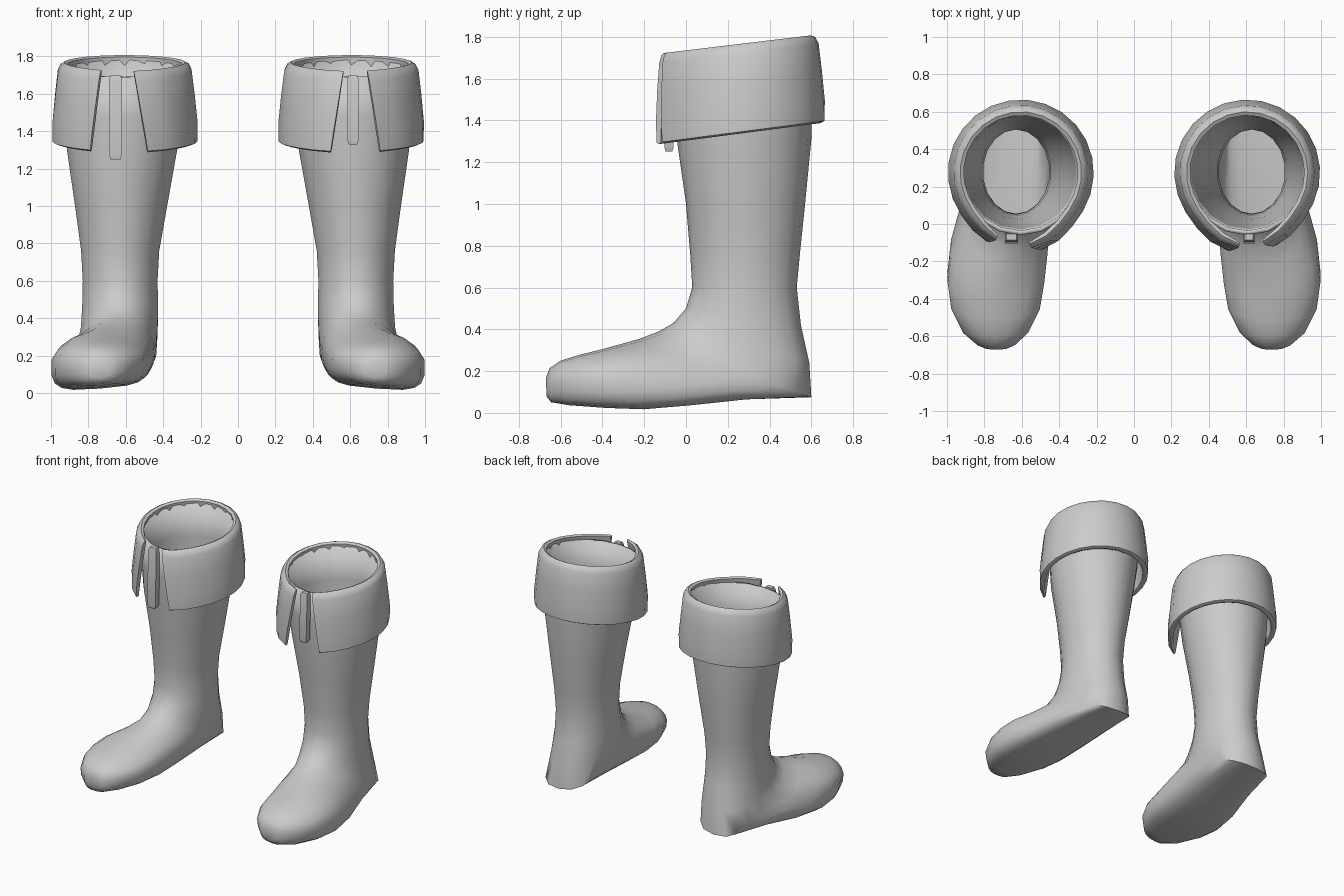
import bpy, bmesh, math
from mathutils import Vector

if "Cube" in bpy.data.objects:
    bpy.data.objects.remove(bpy.data.objects["Cube"])

grey = bpy.data.materials.new("soft_grey_leather")
grey.diffuse_color = (0.6, 0.6, 0.6, 1)
grey.use_nodes = True
grey.node_tree.nodes["Principled BSDF"].inputs["Base Color"].default_value = grey.diffuse_color


def make(name, rings, side, cap_start, cap_end, angle):
    """Loft closed rings; side = 1 keeps x, -1 mirrors it."""
    bm = bmesh.new()
    rows = [[bm.verts.new((p[0] * side, p[1], p[2])) for p in r] for r in rings]
    n = len(rows[0])
    for a, b in zip(rows, rows[1:]):
        for i in range(n):
            j = (i + 1) % n
            bm.faces.new((a[i], a[j], b[j], b[i]))
    if cap_start:
        bm.faces.new(rows[0])
    if cap_end:
        bm.faces.new(rows[-1])
    bmesh.ops.recalc_face_normals(bm, faces=bm.faces)
    me = bpy.data.meshes.new(name)
    bm.to_mesh(me)
    bm.free()
    ob = bpy.data.objects.new(name, me)
    bpy.context.collection.objects.link(ob)
    me.materials.append(grey)
    bpy.ops.object.select_all(action='DESELECT')
    ob.select_set(True)
    bpy.context.view_layer.objects.active = ob
    bpy.ops.object.shade_smooth_by_angle(angle=math.radians(angle))
    return ob


# Boot sections: front/top point (y, z), back/sole point (y, z), centre x, half width, squareness, roll
SECTIONS = [
    (-.06, 1.69, .61, 1.78, -.605, .335, 1, 0),
    (-.05, 1.48, .605, 1.53, -.61, .325, 1, 0),
    (-.04, 1.28, .60, 1.31, -.62, .298, 1, 0),
    (0, 1.0, .57, 1.0, -.625, .25, 1, 0),
    (.02, .76, .545, .76, -.63, .212, 1, 0),
    (.03, .60, .53, .60, -.63, .203, 1, 0),
    (0, .50, .55, .42, -.63, .206, 1, 0),
    (-.06, .43, .59, .24, -.635, .208, .9, 0),
    (-.13, .39, .60, .075, -.65, .215, .75, .05),
    (-.22, .355, .30, .068, -.68, .235, .6, .07),
    (-.31, .33, .02, .042, -.72, .26, .55, .08),
    (-.40, .305, -.20, .024, -.738, .262, .55, .08),
    (-.51, .278, -.38, .03, -.74, .24, .55, .08),
    (-.60, .25, -.56, .04, -.74, .175, .6, .08),
    (-.652, .215, -.645, .05, -.737, .10, .7, .06),
    (-.67, .17, -.668, .08, -.737, .05, .8, .04),
]


def boot_ring(s, n=18):
    y0, z0, y1, z1, cx, hw, sq, roll = s
    pts = []
    for i in range(n):
        a = 2 * math.pi * i / n
        c, w = math.cos(a), math.sin(a)
        if c < 0:   # squarer towards heel and sole
            c = -abs(c) ** sq
            w = math.copysign(abs(w) ** sq, w)
        t = (1 - c) / 2
        x = hw * w
        pts.append((cx + x, y0 + (y1 - y0) * t, z0 + (z1 - z0) * t + roll * x * t))
    return pts


def cuff_rings(edge_out, edge_in, n=22):
    """Open cuff: edges are (top, bottom) gap angles in degrees from the front."""
    # profile: height 0..1, offset inward from the outer face
    profile = [(.975, .012), (1, .03), (.98, .05), (.5, .048), (.02, .045),
               (0, .028), (.02, .008), (.25, 0), (.6, 0), (.9, 0)]
    rings = []
    for i in range(n + 1):
        f = i / n
        ring = []
        for h, inset in profile:
            lo = math.radians(edge_out[1] + (edge_out[0] - edge_out[1]) * h)
            hi = 2 * math.pi - math.radians(edge_in[1] + (edge_in[0] - edge_in[1]) * h)
            a = lo + (hi - lo) * f
            front = max(0, math.cos(a))
            r = .397 - .042 * h ** 1.3 + .06 * front ** 6
            if f < .03 or f > .97:      # rounded flap ends
                inset = .012 + inset * .55
            r -= inset
            x = -.605 - r * math.sin(a)
            y = .275 - r * math.cos(a)
            low, high = 1.303 + .13 * y, 1.735 + .12 * y
            ring.append((x, y, low + (high - low) * h))
        rings.append(ring)
    return rings


def strap_rings(cx, half, z_low):
    """Slim front tab hanging from the rim."""
    rings = []
    for t in (0, .05, .5, .95, 1):
        z = z_low + (1.70 - z_low) * t
        y = -.082 + .012 * t
        k = .75 if t in (0, 1) else 1
        rings.append([(cx + sx * half * k, y + sy * .022 * k, z)
                      for sx, sy in ((-1, -1), (1, -1), (1, 1), (-1, 1))])
    return rings


# label, mirror sign, cuff edge angles, strap centre, half width, lowest z
for label, side, e_out, e_in, cx, half, z_low in (
        ("left", 1, (20, 27), (7, 17), -.655, .034, 1.25),
        ("right", -1, (13, 22), (6, 15), -.615, .029, 1.33)):
    boot = make(label + "_boot", [boot_ring(s) for s in SECTIONS], side, False, True, 50)
    wall = boot.modifiers.new("wall", 'SOLIDIFY')
    wall.thickness = .025
    wall.offset = -1
    make(label + "_cuff", cuff_rings(e_out, e_in), side, True, True, 50)
    make(label + "_front_strap", strap_rings(cx, half, z_low), side, True, True, 40)
